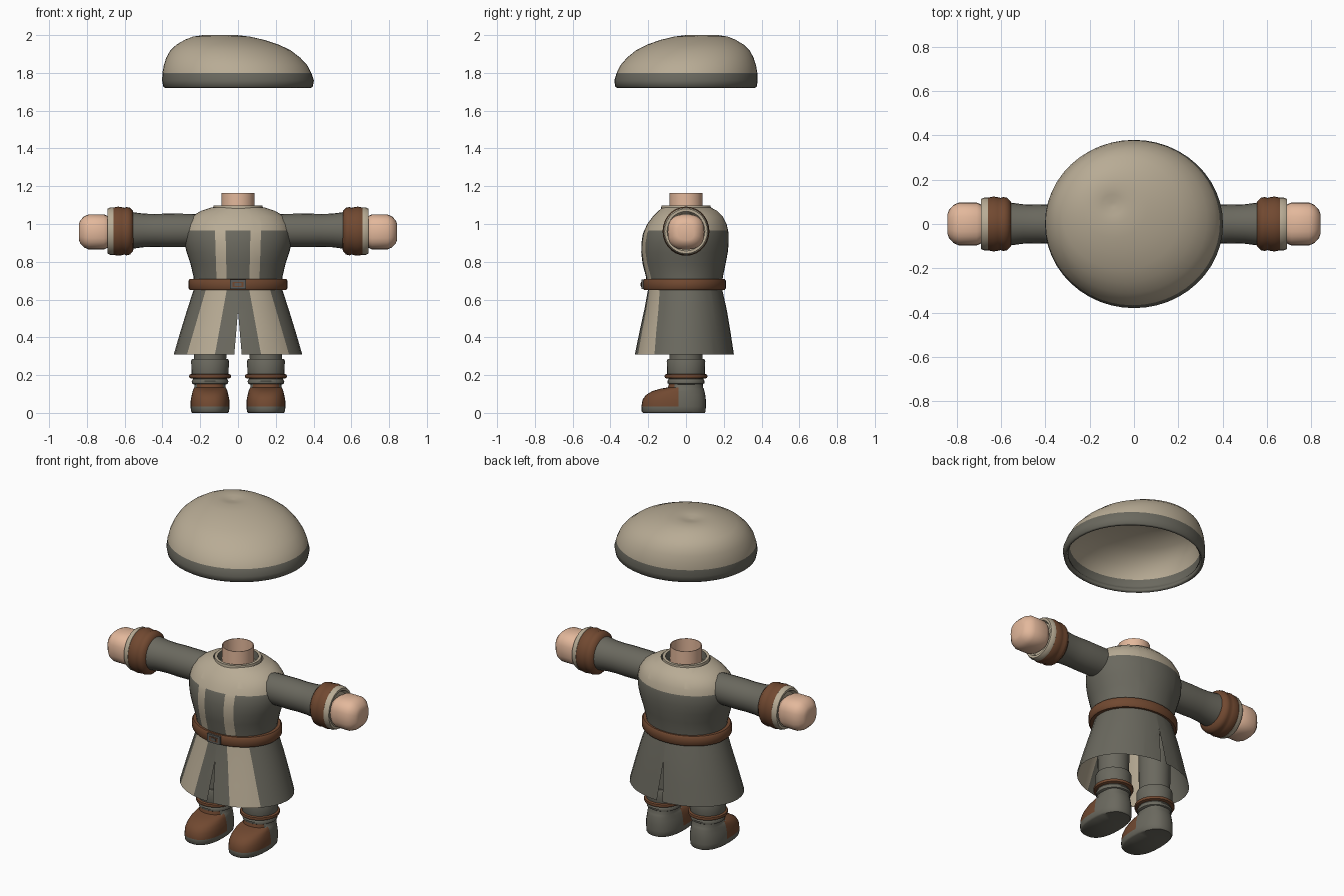
import bpy, bmesh
from math import sin, cos, pi, copysign
from mathutils import Vector

cube = bpy.data.objects.get("Cube")
if cube:
    bpy.data.objects.remove(cube)


def material(name, r, g, b):
    m = bpy.data.materials.new(name)
    m.diffuse_color = (r, g, b, 1)
    m.use_nodes = True
    bsdf = m.node_tree.nodes["Principled BSDF"]
    bsdf.inputs["Base Color"].default_value = (r, g, b, 1)
    bsdf.inputs["Roughness"].default_value = 0.8
    return m


cream = material("cream cloth", .48, .41, .30)
grey = material("grey cloth", .145, .14, .113)
brown = material("brown leather", .165, .066, .030)
skin = material("skin", .77, .48, .33)
metal = material("buckle metal", .11, .108, .10)


def loft(name, rows, mats, axis="z", n=24, power=2, caps="", cuts=(), rule=None,
         drop=None, mirror=False, thickness=0, angle=40):
    """Skin a stack of ellipses; a row is (height, centre a, centre b, radius a, radius b)."""
    bm = bmesh.new()
    rings = []
    for t, ca, cb, ra, rb in rows:
        ring = []
        for i in range(n):
            c, s = cos(2 * pi * i / n), sin(2 * pi * i / n)
            a = ca + ra * copysign(abs(c) ** (2 / power), c)
            b = cb + rb * copysign(abs(s) ** (2 / power), s)
            ring.append(bm.verts.new((a, b, t) if axis == "z" else (t, a, b)))
        rings.append(ring)
    for low, high in zip(rings, rings[1:]):
        for i in range(n):
            j = (i + 1) % n
            bm.faces.new((low[i], low[j], high[j], high[i]))
    if "start" in caps:
        bm.faces.new(rings[0][::-1])
    if "end" in caps:
        bm.faces.new(rings[-1])
    # colour borders are cut into the mesh as planes
    for point, normal in cuts:
        bmesh.ops.bisect_plane(bm, geom=bm.verts[:] + bm.edges[:] + bm.faces[:],
                               plane_co=Vector(point), plane_no=Vector(normal), dist=1e-5)
    if drop:
        gone = [f for f in bm.faces if drop(f.calc_center_median())]
        bmesh.ops.delete(bm, geom=gone, context="FACES")
    bmesh.ops.recalc_face_normals(bm, faces=bm.faces)
    if rule:
        for f in bm.faces:
            f.material_index = rule(f.calc_center_median())
    return finish(name, bm, mats, mirror, thickness, angle)


def finish(name, bm, mats, mirror=False, thickness=0, angle=40):
    mesh = bpy.data.meshes.new(name)
    bm.to_mesh(mesh)
    bm.free()
    for m in mats:
        mesh.materials.append(m)
    ob = bpy.data.objects.new(name, mesh)
    bpy.context.collection.objects.link(ob)
    if thickness:
        mod = ob.modifiers.new("shell", "SOLIDIFY")
        mod.thickness, mod.offset = thickness, -1
    if mirror:
        ob.modifiers.new("mirror", "MIRROR")
    bpy.ops.object.select_all(action="DESELECT")
    ob.select_set(True)
    bpy.context.view_layer.objects.active = ob
    bpy.ops.object.shade_smooth_by_angle(angle=angle * pi / 180)
    return ob


def span(z, rx, front, back, x=0):
    return (z, x, (front + back) / 2, rx, (back - front) / 2)


def tube(t, r, a=0, b=0, stretch=1):
    return (t, a, b, r, r * stretch)


def slanted(x_top, z_top, x_low, z_low):
    """Pair of mirrored cutting planes that run front to back."""
    dx, dz = x_low - x_top, z_low - z_top
    return [((s * x_top, 0, z_top), (-s * dz, 0, dx)) for s in (-1, 1)]


# Floating cap: a dome that leans back and to one side, with a dark rim
dome = [(1.72, 0, .385), (1.727, 0, .396), (1.76, 0, .402), (1.80, .006, .394), (1.84, .013, .38),
        (1.88, .025, .355), (1.92, .04, .318), (1.95, .055, .27), (1.975, .072, .21),
        (1.992, .088, .15), (2.0, .095, .09), (1.997, .096, .05), (1.99, .096, .012)]
loft("cap", [(z, -c, c * .9, r, r * .945) for z, c, r in dome], [cream, grey], n=48,
     caps="end", rule=lambda p: int(p.z < 1.80), thickness=.025, angle=60)

# Tunic body with light yoke and two front stripes
YOKE = .965
STRIPES = ((.066, .06), (.122, .113))


def tunic_colour(p):
    k = (p.z - .68) / (YOKE - .68)
    inner, outer = (low + (top - low) * k for top, low in STRIPES)
    return 0 if p.z > YOKE or (p.y < 0 and inner < abs(p.x) < outer) else 1


stripe_cuts = [c for top, low in STRIPES for c in slanted(top, YOKE, low, .68)]
loft("tunic_body",
     [span(.66, .232, -.205, .19), span(.72, .235, -.212, .195), span(.79, .252, -.23, .21),
      span(.85, .272, -.237, .221), span(.90, .284, -.236, .226), span(.95, .286, -.228, .226),
      span(1.0, .274, -.205, .215), span(1.04, .245, -.175, .195), span(1.07, .195, -.145, .165),
      span(1.088, .14, -.125, .13)],
     [cream, grey], n=40, cuts=[((0, 0, YOKE), (0, 0, 1))] + stripe_cuts, rule=tunic_colour, angle=60)
loft("collar", [tube(1.08, .132), tube(1.098, .13), tube(1.098, .113), tube(1.05, .108)],
     [cream, grey], n=32, rule=lambda p: int(p.x ** 2 + p.y ** 2 < .0125))

# Hollow neck stub
loft("neck", [tube(1.03, .088), tube(1.165, .088), tube(1.165, .084), tube(1.03, .084)],
     [skin], n=24, caps="end")

# Skirt with light front panels and slits at front and back
TOP, HEM, SLIT = .66, .31, .54
PANELS = ((.058, .122), (.168, .27))


def skirt_colour(p):
    k = (TOP - p.z) / (TOP - HEM)
    inner, outer = (a + (b - a) * k for a, b in PANELS)
    return 0 if p.y < 0 and inner < abs(p.x) < outer else 1


def in_slit(p):
    return p.z < SLIT and abs(p.x) < (SLIT - p.z) * .085


skirt_cuts = [c for a, b in PANELS for c in slanted(a, TOP, b, HEM)]
skirt_cuts += slanted(0, SLIT, (SLIT - HEM) * .085, HEM)
loft("skirt",
     [span(TOP, .232, -.20, .19), span(.55, .268, -.22, .215), span(.43, .305, -.247, .236),
      span(HEM, .34, -.272, .255)],
     [cream, grey], n=32, cuts=skirt_cuts, rule=skirt_colour, drop=in_slit, angle=60)

# Belt and buckle
loft("belt",
     [span(.65, .232, -.205, .19), span(.65, .254, -.222, .204), span(.66, .262, -.228, .211),
      span(.70, .262, -.228, .211), span(.71, .254, -.222, .204), span(.71, .232, -.205, .19)],
     [brown], n=40, angle=50)


def box(name, centre, size, mat):
    bm = bmesh.new()
    bmesh.ops.create_cube(bm, size=1)
    for v in bm.verts:
        v.co = Vector(a * s + c for a, s, c in zip(v.co, size, centre))
    return finish(name, bm, [mat])


box("buckle_plate", (0, -.229, .68), (.086, .012, .05), metal)
box("buckle_slot", (0, -.234, .68), (.056, .008, .026), brown)
box("buckle_centre", (0, -.236, .68), (.036, .008, .016), metal)

# Arms, stretched to the sides
ARM = .966
loft("sleeve", [tube(x, r, 0, ARM) for x, r in
                ((.18, .084), (.26, .088), (.38, .089), (.44, .087), (.50, .089), (.56, .097))],
     [grey], axis="x", n=24, mirror=True)
loft("cuff", [tube(x, r, 0, .962, 1.05) for x, r in
              ((.553, .085), (.556, .102), (.572, .118), (.59, .122), (.602, .118), (.615, .121),
               (.635, .124), (.655, .12), (.665, .117))],
     [brown], axis="x", n=28, mirror=True)
loft("cuff_lining", [tube(x, r, 0, .962, 1.05) for x, r in
                     ((.655, .114), (.66, .12), (.675, .12), (.69, .113), (.69, .10), (.672, .09))],
     [cream], axis="x", n=28, caps="end", mirror=True)
loft("hand", [tube(x, r, 0, .958, .96) for x, r in
              ((.66, .06), (.685, .085), (.71, .097), (.79, .097), (.815, .086), (.835, .064),
               (.842, .045))],
     [skin], axis="x", n=24, power=2.6, caps="start end", mirror=True)

# Legs: trouser, boot shaft, strap and ankle roll
LEG = .148


def leg_part(name, rows, mat):
    return loft(name, [tube(z, r, LEG, 0, 1.02) for z, r in rows], [mat], n=24, mirror=True,
                caps="start end")


leg_part("trouser_leg", ((.20, .085), (.31, .086), (.60, .09)), grey)
leg_part("boot_shaft", ((.17, .088), (.205, .098), (.275, .1), (.286, .095)), grey)
leg_part("boot_strap", ((.182, .1), (.186, .109), (.194, .111), (.202, .109), (.206, .1)), brown)
leg_part("ankle_roll", ((.15, .085), (.156, .095), (.168, .097), (.18, .09)), grey)


# Shoes with a leather toe
def shoe_colour(p):
    return 0 if p.z > .035 and p.y < (-.04 if p.z < .132 else -.06) else 1


loft("shoe",
     [span(0, .094, -.228, .099, LEG), span(.008, .101, -.235, .104, LEG),
      span(.035, .103, -.236, .105, LEG), span(.07, .102, -.23, .105, LEG),
      span(.095, .097, -.212, .102, LEG), span(.115, .092, -.18, .098, LEG),
      span(.128, .087, -.135, .094, LEG), span(.135, .083, -.095, .09, LEG),
      span(.165, .082, -.088, .088, LEG)],
     [brown, grey], n=32, power=2.4, caps="start end", mirror=True,
     cuts=[((0, -.04, 0), (0, 1, 0)), ((0, -.06, 0), (0, 1, 0))], rule=shoe_colour, angle=50)
